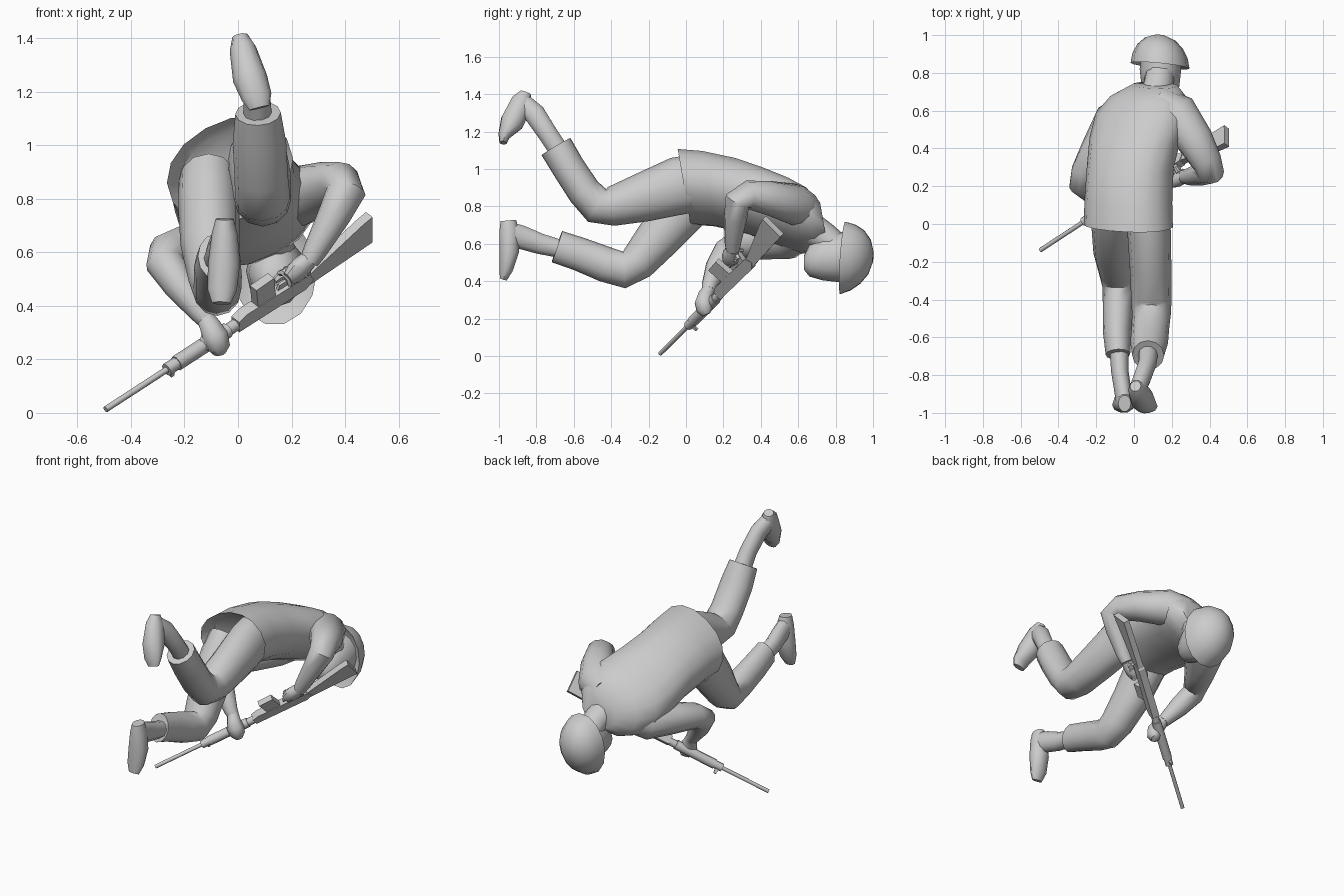
import bpy, bmesh, math
from mathutils import Vector

grey = bpy.data.materials.new("plain grey")
grey.diffuse_color = (0.6, 0.6, 0.6, 1)


def finish(name, bm, angle=40):
    bmesh.ops.recalc_face_normals(bm, faces=bm.faces)
    me = bpy.data.meshes.new(name)
    bm.to_mesh(me)
    bm.free()
    me.materials.append(grey)
    ob = bpy.data.objects.new(name, me)
    bpy.context.collection.objects.link(ob)
    bpy.ops.object.select_all(action='DESELECT')
    ob.select_set(True)
    bpy.context.view_layer.objects.active = ob
    bpy.ops.object.shade_smooth_by_angle(angle=math.radians(angle))
    return ob


def loft(name, rings, sides=12, ref=(1, 0, 0), tangent=None, square=1.0, angle=50):
    """Skin through rings (x, y, z, half width along ref, half depth)."""
    bm = bmesh.new()
    pts = [Vector(r[:3]) for r in rings]
    loops = []
    for i, r in enumerate(rings):
        a, b = r[3], r[4] if len(r) > 4 else r[3]
        t = Vector(tangent) if tangent else pts[min(i + 1, len(pts) - 1)] - pts[max(i - 1, 0)]
        t.normalize()
        u = Vector(ref)
        u = (u - t * u.dot(t)).normalized()
        v = t.cross(u)
        loop = []
        for k in range(sides):
            q = 2 * math.pi * k / sides
            c, s = math.cos(q), math.sin(q)
            c = math.copysign(abs(c) ** square, c)
            s = math.copysign(abs(s) ** square, s)
            loop.append(bm.verts.new(pts[i] + u * a * c + v * b * s))
        loops.append(loop)
    for A, B in zip(loops, loops[1:]):
        for k in range(sides):
            n = (k + 1) % sides
            bm.faces.new((A[k], A[n], B[n], B[k]))
    bm.faces.new(loops[0])
    bm.faces.new(loops[-1])
    return finish(name, bm, angle)


# Jacket body, rolled so its right side is higher, with an open hem
roll = math.radians(30)
loft("jacket", [
    (-0.03, 0.06, 0.89, 0.20, 0.15),
    (-0.03, -0.01, 0.905, 0.245, 0.185),
    (-0.03, 0.12, 0.895, 0.24, 0.187),
    (-0.02, 0.30, 0.855, 0.235, 0.193),
    (0.005, 0.45, 0.80, 0.25, 0.19),
    (0.045, 0.58, 0.75, 0.26, 0.18),
    (0.08, 0.67, 0.73, 0.215, 0.155),
    (0.11, 0.735, 0.715, 0.125, 0.10)],
    sides=16, ref=(math.cos(roll), 0, math.sin(roll)), tangent=(0, 1, 0.17), square=0.92)

# Sleeves, framed by the normal of each elbow bend
loft("right_sleeve", [
    (0.13, 0.63, 0.78, 0.10, 0.10), (0.225, 0.58, 0.81, 0.12, 0.11),
    (0.325, 0.44, 0.845, 0.10, 0.092), (0.385, 0.33, 0.86, 0.082, 0.077),
    (0.405, 0.275, 0.83, 0.075, 0.068), (0.36, 0.265, 0.74, 0.062),
    (0.29, 0.25, 0.61, 0.045), (0.265, 0.25, 0.565, 0.037)], ref=(0.8, 0.43, -0.41))
loft("left_sleeve", [
    (-0.02, 0.60, 0.66, 0.10, 0.10), (-0.10, 0.54, 0.63, 0.12, 0.11),
    (-0.19, 0.39, 0.61, 0.095, 0.095), (-0.26, 0.27, 0.595, 0.075, 0.08),
    (-0.275, 0.215, 0.56, 0.07, 0.072), (-0.215, 0.165, 0.475, 0.062),
    (-0.14, 0.125, 0.375, 0.042), (-0.12, 0.12, 0.35, 0.036)], ref=(0.72, -0.52, 0.65))

# Trouser legs
loft("right_trouser_leg", [
    (0.07, 0.06, 0.93, 0.11, 0.15), (0.08, -0.04, 0.91, 0.115, 0.155),
    (0.088, -0.24, 0.845, 0.11, 0.13), (0.092, -0.40, 0.80, 0.107, 0.105),
    (0.092, -0.475, 0.805, 0.103, 0.10), (0.087, -0.545, 0.88, 0.10, 0.09),
    (0.08, -0.63, 1.01, 0.10, 0.088), (0.075, -0.695, 1.12, 0.085, 0.09)])
loft("left_trouser_leg", [
    (-0.11, 0.06, 0.87, 0.11, 0.14), (-0.11, -0.02, 0.79, 0.115, 0.14),
    (-0.105, -0.15, 0.63, 0.11, 0.12), (-0.085, -0.26, 0.50, 0.10, 0.10),
    (-0.078, -0.33, 0.46, 0.09, 0.098), (-0.085, -0.43, 0.49, 0.08, 0.095),
    (-0.09, -0.57, 0.545, 0.075, 0.09), (-0.085, -0.69, 0.585, 0.065, 0.088)])

# Boots: shaft plus foot
loft("right_boot_shaft", [
    (0.075, -0.66, 1.07, 0.055), (0.07, -0.74, 1.19, 0.05, 0.055),
    (0.045, -0.81, 1.295, 0.048, 0.06), (0.02, -0.87, 1.345, 0.045, 0.058)], sides=10)
loft("right_boot_foot", [
    (0.008, -0.858, 1.408, 0.03, 0.03), (0.018, -0.875, 1.36, 0.05, 0.062),
    (0.045, -0.93, 1.25, 0.065, 0.066), (0.07, -0.972, 1.18, 0.057, 0.033),
    (0.08, -0.978, 1.14, 0.038, 0.02)], sides=10)
loft("left_boot_shaft", [
    (-0.08, -0.66, 0.57, 0.05), (-0.075, -0.78, 0.60, 0.046, 0.058),
    (-0.06, -0.88, 0.635, 0.045, 0.066), (-0.05, -0.945, 0.655, 0.045, 0.065)], sides=10)
loft("left_boot_foot", [
    (-0.05, -0.95, 0.725, 0.034, 0.044), (-0.05, -0.945, 0.67, 0.048, 0.055),
    (-0.052, -0.945, 0.56, 0.06, 0.055), (-0.06, -0.962, 0.46, 0.055, 0.037),
    (-0.062, -0.977, 0.41, 0.035, 0.02)], sides=10)

# Neck, head and helmet
loft("neck", [(0.11, 0.64, 0.70, 0.095, 0.09), (0.13, 0.74, 0.635, 0.08), (0.14, 0.82, 0.57, 0.075)])
loft("head", [
    (0.14, 0.632, 0.50, 0.045, 0.04), (0.14, 0.66, 0.51, 0.075, 0.085),
    (0.14, 0.73, 0.525, 0.10, 0.12), (0.14, 0.82, 0.53, 0.11, 0.135),
    (0.14, 0.90, 0.53, 0.10, 0.12)], tangent=(0, 1, 0))
loft("helmet", [
    (0.14, 0.875, 0.53, 0.11, 0.13), (0.138, 0.838, 0.525, 0.157, 0.198),
    (0.138, 0.89, 0.527, 0.147, 0.181), (0.138, 0.94, 0.53, 0.122, 0.147),
    (0.138, 0.98, 0.53, 0.08, 0.095), (0.138, 1.0, 0.53, 0.025, 0.03)],
    sides=14, tangent=(0.1, 1, -0.07))

# Rifle frame: s runs from muzzle to butt, d toward the magazine, w across
muzzle = Vector((-0.495, -0.138, 0.013))
S = Vector((0.985, 0.645, 0.64)).normalized()
W = S.cross(Vector((0, -0.71, 0.70))).normalized()
D = W.cross(S)


def gun(s, d, w=0.0):
    return muzzle + S * s + D * d + W * w


def gun_tube(name, s0, s1, r, d=0.0):
    loft(name, [(*gun(s0, d), r), (*gun(s1, d), r)], sides=8, ref=D)


def gun_plate(name, profile, half):
    bm = bmesh.new()
    A = [bm.verts.new(gun(s, d, -half)) for s, d in profile]
    B = [bm.verts.new(gun(s, d, half)) for s, d in profile]
    bm.faces.new(A)
    bm.faces.new(B)
    for i in range(len(A)):
        j = (i + 1) % len(A)
        bm.faces.new((A[i], A[j], B[j], B[i]))
    finish(name, bm, 30)


gun_tube("barrel", 0, 0.70, 0.012)
gun_tube("gas_block", 0.31, 0.36, 0.025)
gun_tube("handguard", 0.36, 0.62, 0.030)
gun_tube("handguard_collar", 0.60, 0.66, 0.024)
gun_plate("front_sight", [(0.32, 0), (0.35, 0), (0.345, -0.05), (0.33, -0.05)], 0.006)
gun_plate("receiver", [(0.66, -0.022), (1.0, -0.025), (1.04, 0.0), (1.02, 0.04), (0.70, 0.045), (0.66, 0.03)], 0.022)
gun_plate("magazine", [(0.76, 0.03), (0.85, 0.03), (0.84, 0.14), (0.75, 0.135)], 0.018)
gun_plate("pistol_grip", [(0.94, 0.03), (0.99, 0.03), (1.01, 0.11), (0.965, 0.12)], 0.016)
gun_plate("trigger_guard", [(0.87, 0.035), (0.94, 0.035), (0.94, 0.065), (0.88, 0.065)], 0.006)
gun_plate("stock", [(1.0, -0.02), (1.34, -0.01), (1.34, 0.125), (1.29, 0.115), (1.02, 0.035)], 0.018)

# Left hand: closed fist round the handguard
loft("left_hand_palm", [
    (-0.125, 0.125, 0.36, 0.034), (-0.105, 0.105, 0.325, 0.042),
    (-0.085, 0.095, 0.285, 0.052, 0.05), (-0.072, 0.10, 0.245, 0.045, 0.042),
    (-0.07, 0.11, 0.222, 0.025, 0.022)], sides=8, ref=S)
loft("left_hand_thumb", [
    (-0.11, 0.11, 0.31, 0.02), (-0.125, 0.09, 0.27, 0.019), (-0.115, 0.085, 0.235, 0.012)], sides=6, ref=S)

# Right hand: palm and curled fingers on the grip
loft("right_hand_palm", [
    (0.262, 0.25, 0.57, 0.036), (0.235, 0.24, 0.545, 0.045, 0.038),
    (0.21, 0.235, 0.52, 0.048, 0.036), (0.185, 0.225, 0.50, 0.034, 0.024)], sides=8, ref=S)
for i in range(4):
    o = 0.915 + 0.028 * i
    loft(f"right_hand_finger_{i + 1}", [
        (*gun(o, 0.065, 0.03), 0.015), (*gun(o, 0.095, 0.025), 0.017),
        (*gun(o, 0.10, -0.01), 0.015), (*gun(o, 0.08, -0.032), 0.011)], sides=6, ref=S)
loft("right_hand_thumb", [
    (*gun(0.96, 0.06, -0.025), 0.018), (*gun(0.92, 0.05, -0.04), 0.016),
    (*gun(0.89, 0.05, -0.035), 0.011)], sides=6, ref=D)
